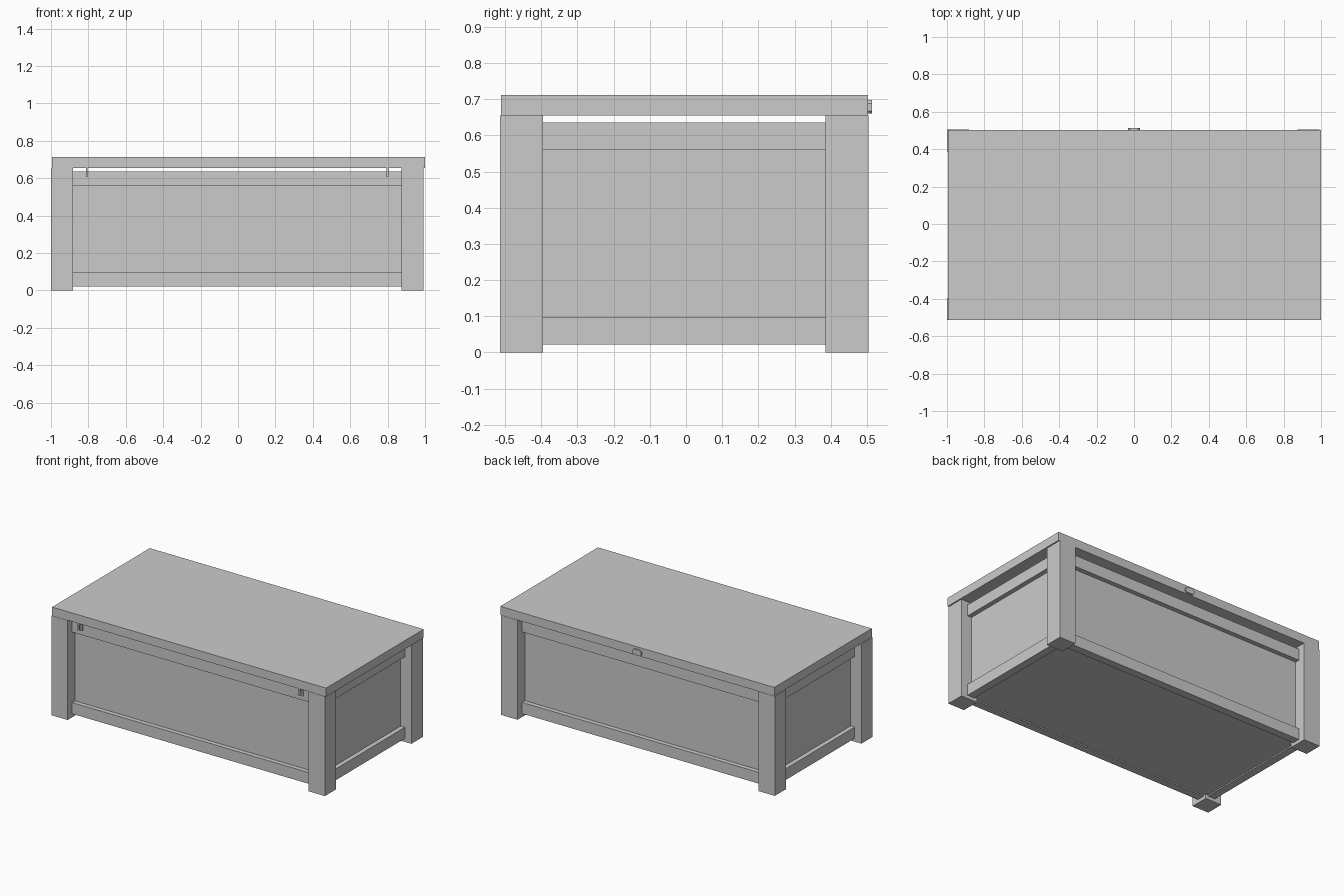
import bpy, bmesh

if "Cube" in bpy.data.objects:
    bpy.data.objects.remove(bpy.data.objects["Cube"])

def box(name, x0, x1, y0, y1, z0, z1):
    bm = bmesh.new()
    bmesh.ops.create_cube(bm, size=1)
    for v in bm.verts:
        v.co = (x1 if v.co.x > 0 else x0, y1 if v.co.y > 0 else y0, z1 if v.co.z > 0 else z0)
    me = bpy.data.meshes.new(name)
    bm.to_mesh(me)
    bm.free()
    ob = bpy.data.objects.new(name, me)
    bpy.context.collection.objects.link(ob)
    return ob

def extrude(name, pts, offset):
    """Prism from a closed outline of 3D points, extruded by offset."""
    bm = bmesh.new()
    face = bm.faces.new([bm.verts.new(p) for p in pts])
    r = bmesh.ops.extrude_face_region(bm, geom=[face])
    bmesh.ops.translate(bm, vec=offset, verts=[g for g in r["geom"] if isinstance(g, bmesh.types.BMVert)])
    bmesh.ops.recalc_face_normals(bm, faces=bm.faces)
    me = bpy.data.meshes.new(name)
    bm.to_mesh(me)
    bm.free()
    ob = bpy.data.objects.new(name, me)
    bpy.context.collection.objects.link(ob)

# Body outline, post width, and recesses of rails, panels and inner wall
X0, X1, Y0, Y1 = -1.0, 0.992, -0.514, 0.505
POST, RAIL, PANEL, INNER = 0.119, 0.048, 0.078, 0.10
TOP, LOW, HIGH = 0.655, 0.022, 0.635

# Corner posts
for xn, xa in (("left", X0), ("right", X1 - POST)):
    for yn, ya in (("front", Y0), ("back", Y1 - POST)):
        box(f"{yn}_{xn}_post", xa, xa + POST, ya, ya + POST, 0, TOP)

# Rails and recessed panels on each side
layers = (("lower_rail", RAIL, LOW, 0.096), ("upper_rail", RAIL, 0.56, HIGH),
          ("panel", PANEL, 0.096, 0.56))
for part, d, z0, z1 in layers:
    xa, xb, ya, yb = X0 + POST, X1 - POST, Y0 + POST, Y1 - POST
    box("front_" + part, xa, xb, Y0 + d, Y0 + INNER, z0, z1)
    box("back_" + part, xa, xb, Y1 - INNER, Y1 - d, z0, z1)
    box("left_" + part, X0 + d, X0 + INNER, ya, yb, z0, z1)
    box("right_" + part, X1 - INNER, X1 - d, ya, yb, z0, z1)

# Floor, set slightly above the lower edge of the rails
box("floor", X0 + INNER, X1 - INNER, Y0 + INNER, Y1 - INNER, 0.03, 0.05)

# Lid
box("lid", -0.995, 1.0, -0.512, 0.503, TOP, 0.712)

# Hinge arms: thin hooks from the lid to the front rail
yr = Y0 + RAIL
hook = [(yr, 0.59), (yr - 0.008, 0.59), (yr - 0.008, 0.632), (yr - 0.014, 0.643),
        (yr - 0.024, 0.643), (yr - 0.03, 0.632), (yr - 0.03, 0.605),
        (yr - 0.04, 0.605), (yr - 0.04, TOP), (yr, TOP)]
for n, x in (("left", -0.809), ("right", 0.799)):
    extrude(n + "_hinge_arm", [(x - 0.005, y, z) for y, z in hook], (0.01, 0, 0))

# Rounded finger tab on the back edge of the lid
tab = [(-0.031, 0.668), (-0.024, 0.661), (0.024, 0.661), (0.031, 0.668),
       (0.031, 0.688), (0.021, 0.698), (-0.021, 0.698), (-0.031, 0.688)]
extrude("lid_tab", [(x, 0.50, z) for x, z in tab], (0, 0.014, 0))
